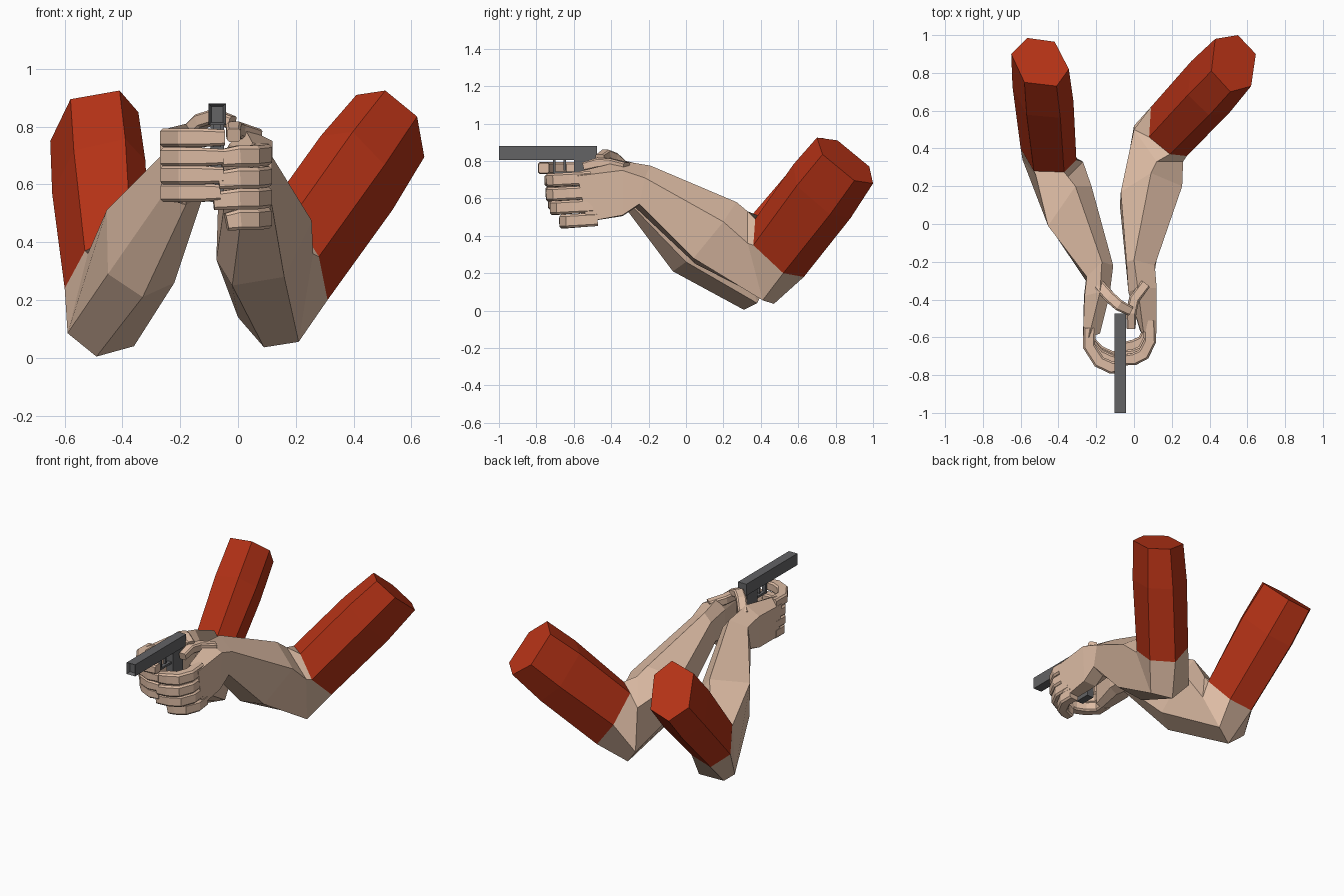
import bpy, bmesh
from mathutils import Vector


def material(name, rgb):
    m = bpy.data.materials.new(name)
    m.diffuse_color = (*rgb, 1)
    return m


SKIN = material("skin", (0.72, 0.50, 0.37))
RED = material("red_cloth", (0.46, 0.032, 0.008))
GREY = material("gun_grey", (0.125, 0.125, 0.13))


def finish(name, bm, mat):
    bmesh.ops.recalc_face_normals(bm, faces=bm.faces)
    me = bpy.data.meshes.new(name)
    bm.to_mesh(me)
    bm.free()
    me.materials.append(mat)
    ob = bpy.data.objects.new(name, me)
    bpy.context.collection.objects.link(ob)
    return ob


def loft(name, rings, mat):
    """Skin a closed tube through rings with equal point counts."""
    bm = bmesh.new()
    vs = [[bm.verts.new(p) for p in r] for r in rings]
    n = len(vs[0])
    for a, b in zip(vs, vs[1:]):
        for i in range(n):
            j = (i + 1) % n
            bm.faces.new((a[i], a[j], b[j], b[i]))
    bm.faces.new(vs[0])
    bm.faces.new(vs[-1][::-1])
    return finish(name, bm, mat)


def digit(name, path, height, thick):
    """Finger with a chamfered box section swept along a path."""
    pts = [Vector(p) for p in path]
    rings = []
    for i, p in enumerate(pts):
        t = (pts[min(i + 1, len(pts) - 1)] - pts[max(i - 1, 0)]).normalized()
        side = t.cross(Vector((0, 0, 1))).normalized()
        up = side.cross(t)
        s = 0.85 if i == len(pts) - 1 else 1
        h, w = height / 2 * s, thick / 2 * s
        rings.append([p + side * w * a + up * h * b for a, b in
                      ((-1, -.7), (-.7, -1), (.7, -1), (1, -.7),
                       (1, .7), (.7, 1), (-.7, 1), (-1, .7))])
    return loft(name, rings, SKIN)


def box(name, x, y, z, mat):
    return loft(name, [[(x[0], v, z[0]), (x[1], v, z[0]), (x[1], v, z[1]), (x[0], v, z[1])]
                       for v in y], mat)


def sleeve(name, cap, rim):
    # slight swelling at two thirds of the length
    mid = [Vector(r).lerp(Vector(c), 0.65) for c, r in zip(cap, rim)]
    centre = sum(mid, Vector()) / len(mid)
    mid = [centre + (p - centre) * 1.07 for p in mid]
    loft(name, [cap, mid, rim], RED)


# Arm on the +x side: sleeve, then elbow, forearm, wrist and palm rings
cap = [(.51, .70, .925), (.41, .81, .91), (.43, .98, .77),
       (.55, 1.0, .68), (.645, .90, .695), (.62, .73, .835)]
rim = [(.19, .37, .49), (.08, .46, .48), (.09, .62, .33),
       (.20, .63, .18), (.31, .52, .20), (.28, .36, .35)]
sleeve("right_sleeve", cap, rim)
loft("right_arm", [
    rim,
    [(.12, .33, .53), (.0, .50, .42), (.0, .52, .14),
     (.09, .47, .036), (.21, .41, .055), (.26, .33, .36)],
    [(.09, .27, .58), (-.07, .17, .50), (-.075, .10, .34),
     (-.02, .05, .25), (.16, .04, .28), (.255, .20, .475)],
    [(.0, -.19, .775), (-.04, -.20, .72), (-.04, -.25, .58),
     (.02, -.27, .55), (.11, -.25, .57), (.11, -.22, .71)],
    [(.02, -.34, .80), (-.03, -.36, .74), (-.03, -.36, .56),
     (.02, -.34, .505), (.11, -.34, .51), (.12, -.34, .75)],
    [(.05, -.57, .745), (.04, -.58, .70), (.03, -.56, .52),
     (.05, -.53, .475), (.11, -.53, .475), (.12, -.58, .72)],
], SKIN)

# Arm on the -x side
cap = [(-.58, .75, .895), (-.41, .73, .925), (-.345, .82, .85),
       (-.42, .965, .70), (-.565, .985, .67), (-.65, .90, .75)]
rim = [(-.53, .28, .37), (-.37, .275, .42), (-.305, .34, .36),
       (-.37, .47, .20), (-.52, .49, .17), (-.60, .40, .24)]
sleeve("left_sleeve", cap, rim)
loft("left_arm", [
    rim,
    [(-.52, .26, .36), (-.35, .25, .45), (-.27, .33, .24),
     (-.36, .38, .04), (-.49, .31, .004), (-.59, .34, .085)],
    [(-.455, -.01, .51), (-.31, .20, .575), (-.225, .20, .45),
     (-.22, .0, .26), (-.33, -.07, .21), (-.45, -.01, .29)],
    [(-.25, -.28, .715), (-.17, -.20, .77), (-.11, -.22, .70),
     (-.12, -.29, .56), (-.18, -.31, .53), (-.255, -.30, .57)],
    [(-.262, -.38, .75), (-.18, -.36, .81), (-.13, -.38, .74),
     (-.13, -.38, .57), (-.18, -.38, .54), (-.265, -.38, .55)],
    [(-.27, -.60, .75), (-.24, -.60, .795), (-.18, -.58, .77),
     (-.18, -.57, .56), (-.21, -.56, .535), (-.265, -.58, .55)],
], SKIN)

# Four curled fingers per hand: height, forward shift, tip x
for i, (z, dy, tip) in enumerate(((.762, -.035, -.045), (.695, 0, -.05),
                                  (.632, .005, -.05), (.572, .02, -.06))):
    digit(f"left_finger_{i + 1}", [
        (-.235, -.55, z), (-.238, -.63 + dy / 2, z), (-.185, -.695 + dy, z),
        (-.12, -.725 + dy, z), (tip, -.725 + dy, z)], .064, .066)
for i, (z, dy, tip) in enumerate(((.698, 0, -.06), (.622, 0, -.068),
                                  (.55, .02, -.085), (.478, .07, -.04))):
    digit(f"right_finger_{i + 1}", [
        (.08, -.51 + dy / 2, z + .01), (.085, -.62 + dy, z + .005),
        (.05, -.69 + dy, z), (.0, -.715 + dy, z), (tip, -.72 + dy, z - .008)],
        .072, .066)

# Thumbs crossing behind the grip
digit("left_thumb", [(-.18, -.33, .765), (-.125, -.39, .82),
                     (-.08, -.43, .835), (-.02, -.46, .815)], .05, .06)
digit("right_thumb", [(.06, -.32, .765), (.0, -.40, .785),
                      (-.015, -.47, .79), (-.015, -.55, .77)], .055, .055)

# Pistol: slide with a recessed muzzle, frame, grip and trigger guard
slide = box("slide", (-.102, -.042), (-1.0, -.475), (.805, .88), GREY)
bm = bmesh.new()
bm.from_mesh(slide.data)
front = [f for f in bm.faces if f.normal.y < -.9]
bmesh.ops.inset_region(bm, faces=front, thickness=.014)
bmesh.ops.translate(bm, verts=front[0].verts, vec=(0, .02, 0))
bm.to_mesh(slide.data)
bm.free()
box("frame", (-.096, -.048), (-.60, -.49), (.73, .806), GREY)
box("grip", (-.096, -.048), (-.60, -.50), (.54, .74), GREY)
box("guard_bottom", (-.085, -.059), (-.71, -.59), (.73, .743), GREY)
box("guard_front", (-.085, -.059), (-.71, -.697), (.73, .806), GREY)
box("trigger", (-.079, -.065), (-.655, -.642), (.75, .806), GREY)
